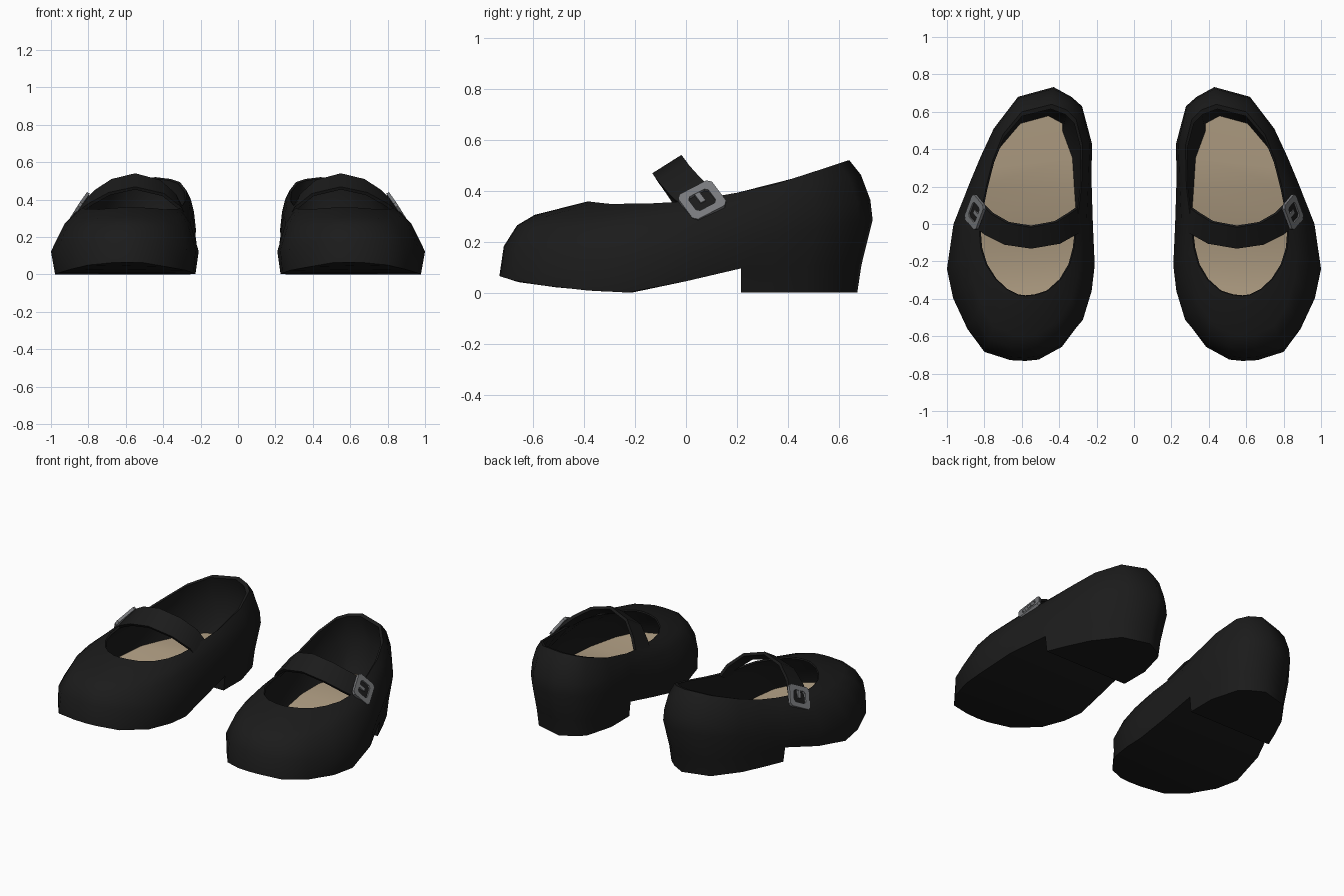
import bpy, bmesh, math
from mathutils import Vector as V

if "Cube" in bpy.data.objects:
    bpy.data.objects.remove(bpy.data.objects["Cube"])


def material(name, rgb):
    m = bpy.data.materials.new(name)
    m.diffuse_color = (*rgb, 1)
    m.use_nodes = True
    m.node_tree.nodes["Principled BSDF"].inputs["Base Color"].default_value = m.diffuse_color
    return m


BLACK = material("black_leather", (0.011, 0.011, 0.011))
TAN = material("tan_insole", (0.42, 0.33, 0.22))
GREY = material("grey_metal", (0.19, 0.195, 0.205))


def finish(name, bm, mats, angle):
    bmesh.ops.recalc_face_normals(bm, faces=bm.faces)
    me = bpy.data.meshes.new(name)
    bm.to_mesh(me)
    bm.free()
    ob = bpy.data.objects.new(name, me)
    bpy.context.collection.objects.link(ob)
    for m in mats:
        me.materials.append(m)
    # the second shoe is the mirror image
    ob.modifiers.new("pair", 'MIRROR').use_axis = (True, False, False)
    bpy.ops.object.select_all(action='DESELECT')
    bpy.context.view_layer.objects.active = ob
    ob.select_set(True)
    bpy.ops.object.shade_smooth_by_angle(angle=math.radians(angle))
    return ob


def interp(keys, y):
    if y <= keys[0][0]:
        return keys[0][1]
    for (a, p), (b, q) in zip(keys, keys[1:]):
        if y <= b:
            return p + (q - p) * (y - a) / (b - a)
    return keys[-1][1]


def zone(y, toe, mid, heel):
    return interp([(-0.7, toe), (-0.25, mid), (0.1, mid), (0.62, heel)], y)


# Widest outline and opening edge, from the toe round the outer side
OUT = [(.58, -.732), (.66, -.728), (.80, -.685), (.895, -.57), (.97, -.40), (1.0, -.24),
       (.965, 0), (.875, .228), (.82, .36), (.75, .51), (.62, .68), (.43, .732),
       (.335, .68), (.278, .63), (.225, .43), (.227, .228), (.22, 0), (.21, -.22),
       (.225, -.36), (.27, -.52), (.385, -.66), (.51, -.725)]
RIM = [(.58, -.385), (.62, -.38), (.68, -.35), (.74, -.295), (.79, -.22), (.82, -.13),
       (.83, 0), (.79, .2), (.755, .34), (.70, .48), (.60, .60), (.44, .64),
       (.36, .61), (.31, .56), (.275, .42), (.28, .2), (.305, 0), (.32, -.13),
       (.345, -.22), (.395, -.30), (.465, -.36), (.53, -.38)]
N = len(OUT)
BOTTOM = [(-.73, .065), (-.66, .042), (-.45, .013), (-.25, 0), (-.15, .003),
          (0, .045), (.2, .095), (.73, .11)]
TOP = [(-.4, .36), (-.3, .348), (-.05, .352), (.1, .37), (.35, .425), (.64, .52)]


def shrink(x, y, s):
    return x + (.56 - x) * s, y * (1 - s)


def sole_ring(shr, lift, inner_shift=0):
    pts = []
    for i, (x, y) in enumerate(OUT):
        px, py = shrink(x, y, zone(y, *shr))
        if 13 <= i <= 17:
            px += inner_shift
        pts.append(V((px, py, interp(BOTTOM, py) + zone(y, *lift))))
    return pts


def side_ring(t, f, s=(0, 0, 0), drop=0):
    pts = []
    for (x, y), (rx, ry) in zip(OUT, RIM):
        k, h = zone(y, *t), zone(y, *f)
        px, py = shrink(x + (rx - x) * k, y + (ry - y) * k, zone(y, *s))
        z0, z1 = interp(BOTTOM, y), interp(TOP, ry)
        pts.append(V((px, py, z0 + (z1 - z0) * h - drop)))
    return pts


# Shoe body: outer wall, rim, inner wall and insole as one closed loft
rings = [sole_ring((0, .05, .06), (0, 0, 0)),
         side_ring((.05, 0, 0), (.4, .35, .43)),
         side_ring((.2, .4, .1), (.68, .77, .62)),
         side_ring((.4, .7, .5), (.82, .91, .86)),
         side_ring((1, 1, 1), (1, 1, 1)),
         side_ring((1, 1, 1), (1, 1, 1), (.01, .03, .04), .008),
         side_ring((.2, .4, .2), (.68, .77, .62), (.06, .06, .06), .03),
         sole_ring((.1, .12, .21), (.05, .045, .05), .045)]
bm = bmesh.new()
loops = [[bm.verts.new(p) for p in r] for r in rings]
for a, b in zip(loops, loops[1:]):
    for i in range(N):
        j = (i + 1) % N
        bm.faces.new((a[i], a[j], b[j], b[i]))


def strips(get, start, mat):
    for i in range(start, N // 2):
        quad = [get(i), get(i + 1), get(N - 1 - i), get((N - i) % N)]
        bm.faces.new(list(dict.fromkeys(quad))).material_index = mat


# Insole, then the sole; behind index 7 the sole drops down as the heel block
strips(lambda i: loops[-1][i], 0, 1)
FRONT, BACK = 7, N - 7
heel = {}
for i in range(FRONT, BACK + 1):
    p = loops[0][i].co
    heel[i] = bm.verts.new((.5 + (p.x - .5) * .965, .215 + (p.y - .215) * .965, 0))
sole = loops[0]
for i in range(FRONT):
    quad = [sole[i], sole[i + 1], sole[N - 1 - i], sole[(N - i) % N]]
    bm.faces.new(list(dict.fromkeys(quad)))
for i in range(FRONT, BACK):
    bm.faces.new((sole[i], sole[i + 1], heel[i + 1], heel[i]))
bm.faces.new((sole[FRONT], sole[BACK], heel[BACK], heel[FRONT]))
strips(lambda i: heel[i], FRONT, 0)
finish("shoe_body", bm, [BLACK, TAN], 50)

# Strap arching over the opening, twisting to lie flat on the sides
path = [V(p) for p in [(.29, .03, .325), (.325, .005, .39), (.41, -.045, .462),
                       (.55, -.07, .497), (.68, -.05, .467), (.775, 0, .41),
                       (.842, .06, .354), (.872, .09, .305)]]
twist = [.015, .015, .01, 0, -.008, -.016, -.025, -.025]
wides = [V((t, .057, .036)) for t in twist]
bm = bmesh.new()
secs = []
for i, (p, w) in enumerate(zip(path, wides)):
    tan = path[min(i + 1, len(path) - 1)] - path[max(i - 1, 0)]
    n = tan.cross(w).normalized() * .009
    secs.append([bm.verts.new(p + w * a + n * b)
                 for a, b in ((-1, -1), (1, -1), (1, 1), (-1, 1))])
for a, b in zip(secs, secs[1:]):
    for i in range(4):
        bm.faces.new((a[i], a[(i + 1) % 4], b[(i + 1) % 4], b[i]))
bm.faces.new(secs[0])
bm.faces.new(secs[-1])
finish("strap", bm, [BLACK], 50)

# Buckle: frame with clipped corners and a prong, flat on the outer strap end
v = V((.05, .06, -.08)).normalized()
u = wides[6] - v * wides[6].dot(v)
u.normalize()
n = v.cross(u).normalized()
if n.x < 0:
    n = -n
centre = V((.843, .063, .356)) + n * .011


def clipped(a, b, c):
    return [(a, b - c), (a - c, b), (c - a, b), (-a, b - c),
            (-a, c - b), (c - a, -b), (a - c, -b), (a, c - b)]


def ring(shape, h):
    return [bm.verts.new(centre + u * a + v * b + n * h) for a, b in shape]


bm = bmesh.new()
outer, inner = clipped(.078, .068, .016), clipped(.046, .038, .012)
quads = [ring(outer, -.012), ring(outer, .005), ring(inner, .005), ring(inner, -.012)]
for k in range(4):
    a, b = quads[k], quads[(k + 1) % 4]
    for i in range(8):
        j = (i + 1) % 8
        bm.faces.new((a[i], a[j], b[j], b[i]))
prong = [(-.011, -.045), (.011, -.045), (.011, .008), (-.011, .008)]
a, b = ring(prong, -.008), ring(prong, .003)
bm.faces.new(a)
bm.faces.new(b)
for i in range(4):
    j = (i + 1) % 4
    bm.faces.new((a[i], a[j], b[j], b[i]))
finish("buckle", bm, [GREY], 30)
